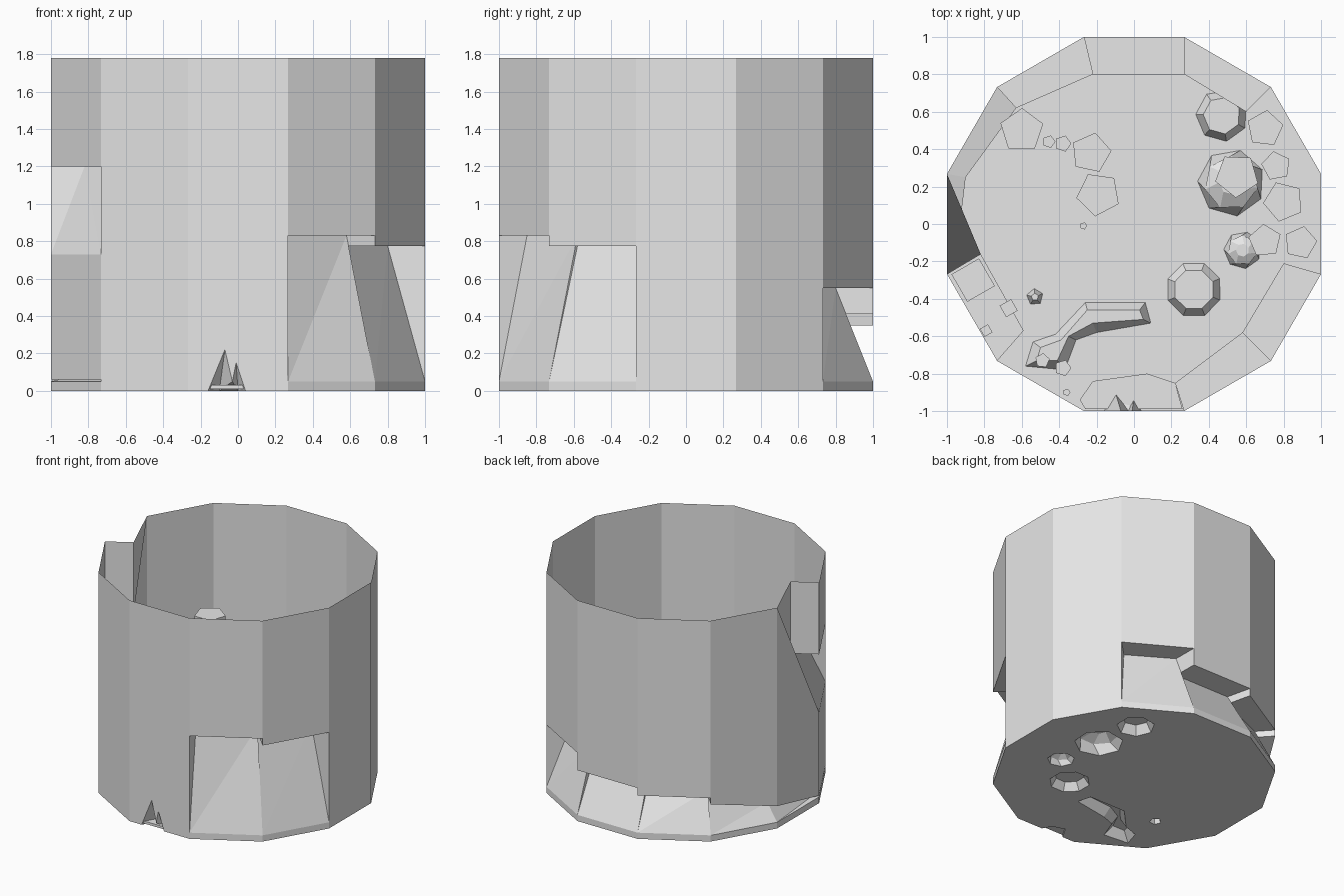
import bpy, bmesh, math
from mathutils import Vector

cube = bpy.data.objects.get("Cube")
if cube:
    bpy.data.objects.remove(cube)

stone = bpy.data.materials.new("pale_grey")
stone.use_nodes = True
GREY = (0.8, 0.8, 0.8, 1)
stone.diffuse_color = GREY
stone.node_tree.nodes["Principled BSDF"].inputs["Base Color"].default_value = GREY

TOP, LIP, LOW, SHELF = 1.78, 0.05, 0.73, 1.2
RADIUS = 1 / math.cos(math.radians(15))
ring = [Vector((math.cos(a), math.sin(a))) * RADIUS
        for a in (math.radians(15 + 30 * k) for k in range(12))]


def at(p, z):
    return (p[0], p[1], z)


def face(bm, *points):
    return bm.faces.new([bm.verts.new(p) for p in points])


def finish(bm, name):
    bmesh.ops.remove_doubles(bm, verts=bm.verts, dist=0.0005)
    bmesh.ops.dissolve_degenerate(bm, dist=0.0005, edges=bm.edges)
    bmesh.ops.recalc_face_normals(bm, faces=bm.faces)
    mesh = bpy.data.meshes.new(name)
    bm.to_mesh(mesh)
    bm.free()
    mesh.materials.append(stone)
    obj = bpy.data.objects.new(name, mesh)
    bpy.context.collection.objects.link(obj)
    return obj


# Undercut wall panels: ledge height at both ends, and ledge corner per ring corner
cuts = {1: (0.55, 0.55), 2: (0.41, 0.41), 3: (0.35, 0.35), 4: (0.3, 0.18),
        5: (0.18, 0.06), 6: (0.06, 0.06), 9: (0.83, 0.83), 10: (0.775, 0.775)}
inner = {1: (0.6, 0.6), 2: (0.27, 0.8), 3: (-0.22, 0.8), 4: (-0.63, 0.62),
         5: (-0.9, 0.25), 6: (-0.96, -0.25), 7: (-0.71, -0.7),
         9: (0.22, -0.85), 10: (0.58, -0.58), 11: (0.8, -0.21)}
bay_in, bay_end = (-0.82, -0.16), (-0.59, -0.57)

# Crack in the front wall: outline on the wall and its inner floor points
crack = [(-0.16, 0), (-0.07, 0.22), (-0.03, 0.05), (-0.01, 0.15), (0.04, 0)]
crack_in = [(-0.1, -0.9), (0.0, -0.93)]

bm = bmesh.new()
for k in range(12):
    a, b = ring[k], ring[(k + 1) % 12]
    ha, hb = cuts.get(k, (0, 0))
    if k in cuts:
        ia, ib = inner[k], inner[k + 1]
        face(bm, at(a, 0), at(b, 0), at(b, LIP), at(a, LIP))
        face(bm, at(a, LIP), at(b, LIP), at(ib, hb))
        face(bm, at(a, LIP), at(ib, hb), at(ia, ha))
        face(bm, at(ia, ha), at(ib, hb), at(b, hb), at(a, ha))
    if k == 5:      # wall cut diagonally where the upper bay folds in
        face(bm, at(a, ha), at(b, hb), at(b, LOW), at(a, TOP))
        face(bm, at(a, TOP), at(b, LOW), at(bay_in, SHELF))
        face(bm, at(a, TOP), at(bay_in, SHELF), at(bay_in, TOP))
        face(bm, at(bay_in, SHELF), at(b, SHELF), at(b, TOP), at(bay_in, TOP))
    elif k == 6:    # upper bay with sloped sill and flat shelf
        face(bm, at(a, ha), at(b, hb), at(b, LOW), at(a, LOW))
        face(bm, at(a, LOW), at(b, LOW), at(bay_in, SHELF))
        face(bm, at(b, LOW), at(bay_end, SHELF), at(bay_in, SHELF))
        face(bm, at(bay_in, SHELF), at(bay_end, SHELF), at(b, SHELF), at(a, SHELF))
        face(bm, at(b, LOW), at(b, SHELF), at(bay_end, SHELF))
        face(bm, at(a, SHELF), at(b, SHELF), at(b, TOP), at(a, TOP))
    elif k == 8:    # front wall with the crack
        face(bm, at(a, 0), *[(x, -1, z) for x, z in crack], at(b, 0), at(b, TOP), at(a, TOP))
        c = [(x, -1, z) for x, z in crack]
        p, q = (at(i, 0) for i in crack_in)
        for tri in ((c[0], c[1], p), (c[1], c[2], p), (c[2], p, q),
                    (c[2], c[3], q), (c[3], c[4], q)):
            face(bm, *tri)
    else:
        face(bm, at(a, ha), at(b, hb), at(b, TOP), at(a, TOP))

# Upright ends and steps between neighbouring undercuts
for k, i in inner.items():
    p, h0, h1 = ring[k], cuts.get(k - 1, (0, 0))[1], cuts.get(k, (0, 0))[0]
    if h0 and h1 and h0 != h1:
        face(bm, at(p, h0), at(p, h1), at(i, h1), at(i, h0))
        face(bm, at(p, LIP), at(i, h0), at(i, h1))
    elif h0 != h1:
        face(bm, at(p, LIP), at(p, h0 + h1), at(i, h0 + h1))
finish(bm, "round_wall")

# Floor sheet with raised, hollow mounds
bm = bmesh.new()
rim_edges = []


def loop_verts(points):
    return [bm.verts.new(p) for p in points]


def close_edges(verts):
    for u, v in zip(verts, verts[1:] + verts[:1]):
        rim_edges.append(bm.edges.new((u, v)))


def mound(loops):
    rows = [loop_verts(pts) for pts in loops]
    close_edges(rows[0])
    for lo, hi in zip(rows, rows[1:]):
        for j in range(len(lo)):
            n = (j + 1) % len(lo)
            bm.faces.new((lo[j], lo[n], hi[n], hi[j]))
    bm.faces.new(rows[-1])


def disc(x, y, n, rx, ry, z, turn=0.4):
    return [(x + rx * math.cos(turn + t), y + ry * math.sin(turn + t), z)
            for t in (math.tau * j / n for j in range(n))]


outline = [at(p, 0) for p in ring[:9]]
outline += [(-0.16, -1, 0)] + [at(i, 0) for i in crack_in] + [(0.04, -1, 0)]
outline += [at(p, 0) for p in ring[9:]]
close_edges(loop_verts(outline))

# Flat-topped mounds, rounded boulders and a pebble
for x, y, n, r, s, h in ((0.32, -0.35, 8, 0.15, 0.11, 0.06), (0.47, 0.58, 7, 0.14, 0.1, 0.07),
                         (-0.53, -0.39, 5, 0.045, 0.02, 0.06)):
    mound([disc(x, y, n, r, r, 0), disc(x, y, n, s, s, h)])
for x, y, r in ((0.52, 0.22, 0.18), (0.58, -0.14, 0.1)):
    mound([disc(x, y, 7, r, r, 0), disc(x, y, 7, r * 0.8, r * 0.8, r * 0.4, 0.7),
           disc(x, y, 7, r * 0.35, r * 0.35, r * 0.65)])

# Winding ridge
upper = [(-0.58, -0.76), (-0.54, -0.63), (-0.42, -0.59), (-0.26, -0.42), (0.06, -0.42)]
lower = [(0.09, -0.53), (-0.2, -0.58), (-0.31, -0.62), (-0.37, -0.78)]
upper_top = [(-0.52, -0.73), (-0.5, -0.66), (-0.39, -0.62), (-0.25, -0.46), (0.03, -0.46)]
lower_top = [(0.05, -0.51), (-0.22, -0.53), (-0.35, -0.6), (-0.41, -0.73)]
mound([[at(p, 0) for p in upper + lower], [at(p, 0.07) for p in upper_top + lower_top]])
bmesh.ops.triangle_fill(bm, use_beauty=True, use_dissolve=False, edges=rim_edges)
finish(bm, "floor")


def prism(name, points, z, thick):
    bm = bmesh.new()
    base = face(bm, *[at(p, z) for p in points])
    up = bmesh.ops.extrude_face_region(bm, geom=[base])["geom"]
    bmesh.ops.translate(bm, vec=(0, 0, thick),
                        verts=[g for g in up if isinstance(g, bmesh.types.BMVert)])
    finish(bm, name)


# Floating stepping stones
stones = [(-0.6, 0.5, 0.12, 0.3), (-0.455, 0.44, 0.035, 0), (-0.38, 0.43, 0.045, 0),
          (-0.23, 0.38, 0.11, 0.1), (-0.19, 0.16, 0.12, 0.8), (-0.27, -0.01, 0.02, 0),
          (0.55, 0.26, 0.12, 0.9), (0.7, 0.51, 0.1, 0.2), (0.76, 0.31, 0.08, 0.5),
          (0.8, 0.12, 0.11, 0.7), (0.7, -0.09, 0.09, 0.4), (0.89, -0.1, 0.09, 0.1),
          (-0.49, -0.73, 0.04, 0.2), (-0.38, -0.77, 0.045, 0), (-0.36, -0.9, 0.02, 0)]
for j, (x, y, r, turn) in enumerate(stones):
    prism("stepping_stone_%d" % (j + 1), disc(x, y, 5, r, r, 0, turn), 0.98, 0.03)

# Low step behind the crack
prism("crack_step", [(0.22, -0.85), (0.07, -0.8), (-0.22, -0.84), (-0.29, -0.94),
                     (-0.26, -0.99), (0.26, -0.99)], 0.01, 0.02)

# Blocks on the bay shelf, aligned with the wall
for name, x, y, r in (("shelf_block", -0.86, -0.3, 0.12), ("shelf_post", -0.67, -0.45, 0.05),
                      ("shelf_pebble", -0.79, -0.57, 0.035)):
    prism(name, disc(x, y, 4, r, r, 0, math.radians(75)), SHELF, 0.03)
